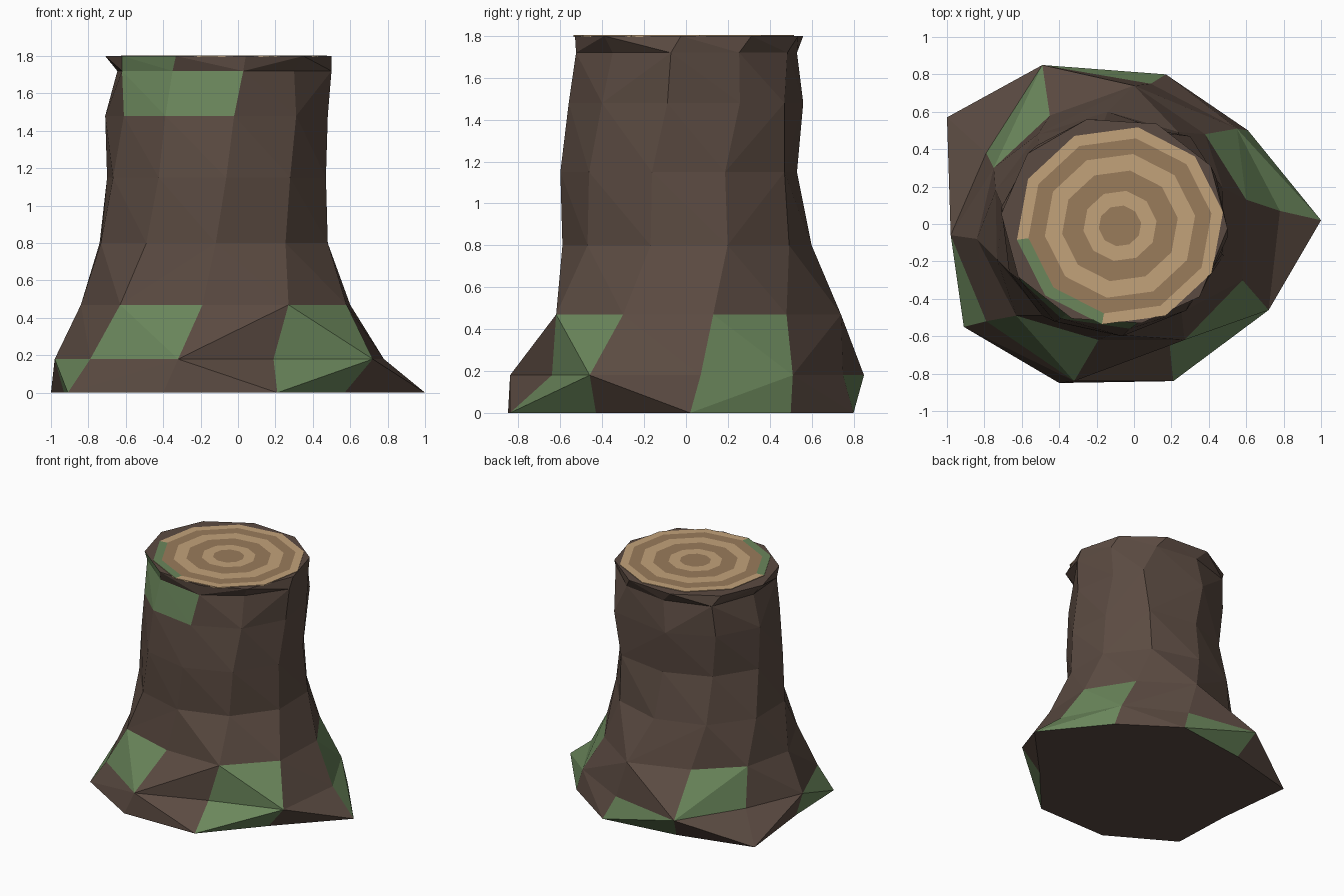
import bpy, bmesh, math

if "Cube" in bpy.data.objects:
    bpy.data.objects.remove(bpy.data.objects["Cube"])

N = 10


def material(name, rgb):
    m = bpy.data.materials.new(name)
    m.diffuse_color = (*rgb, 1)
    m.use_nodes = True
    m.node_tree.nodes["Principled BSDF"].inputs["Base Color"].default_value = m.diffuse_color
    return m


BARK = material("bark", (0.105, 0.070, 0.054))
MOSS = material("moss", (0.145, 0.240, 0.105))
WOOD_LIGHT = material("wood_light", (0.54, 0.36, 0.195))
WOOD_DARK = material("wood_dark", (0.32, 0.20, 0.105))


def finish(bm, name, mats):
    bmesh.ops.recalc_face_normals(bm, faces=bm.faces)
    me = bpy.data.meshes.new(name)
    bm.to_mesh(me)
    bm.free()
    for m in mats:
        me.materials.append(m)
    ob = bpy.data.objects.new(name, me)
    bpy.context.collection.objects.link(ob)


def fitted_ring(phase, x0, x1, y0, y1, **knots):
    """Regular ten-sided ring stretched to a bounding box, with moved corners."""
    a = [math.radians(phase + 36 * i) for i in range(N)]
    cs, ss = [math.cos(t) for t in a], [math.sin(t) for t in a]

    def fit(v, lo, hi):
        return [lo + (k - min(v)) / (max(v) - min(v)) * (hi - lo) for k in v]
    pts = list(zip(fit(cs, x0, x1), fit(ss, y0, y1)))
    for key, p in knots.items():
        pts[int(key[1:])] = p
    return pts


def bulge(a, b):
    """Distance from the trunk axis to the middle of a diagonal."""
    m = (a.co + b.co) / 2
    return math.hypot(m.x + 0.08, m.y)


# Trunk: irregular flared roots below, twisting rings above
sections = [
    (0.00, [(1, .02), (.61, .50), (.17, .80), (-.42, .72), (-1, .57),
            (-.93, -.05), (-.91, -.55), (-.40, -.85), (.21, -.84), (.57, -.43)]),
    (0.18, [(.78, .07), (.55, .51), (.09, .75), (-.49, .85), (-.79, .38),
            (-.98, -.06), (-.79, -.52), (-.32, -.84), (.19, -.64), (.72, -.46)]),
    (0.47, [(.60, .13), (.38, .48), (0, .74), (-.45, .58), (-.75, .30),
            (-.84, -.08), (-.63, -.49), (-.19, -.62), (.27, -.62), (.58, -.30)]),
    (0.80, fitted_ring(19, -.74, .48, -.59, .60, c6=(-.49, -.49))),
    (1.15, fitted_ring(23, -.70, .47, -.60, .53, c1=(.24, .47))),
    (1.48, fitted_ring(27, -.71, .48, -.56, .56, c1=(.30, .47), c5=(-.61, -.30))),
    (1.72, fitted_ring(28, -.645, .50, -.525, .53, c3=(-.52, .42), c5=(-.62, -.25),
                       c6=(-.35, -.47), c8=(.30, -.35))),
    (1.80, fitted_ring(32, -.71, .50, -.53, .56, c8=(.35, -.39))),
]
# Mossy panels as (level, side)
mossy = {(0, 0), (0, 2), (0, 5), (0, 8), (1, 0), (1, 3), (1, 6), (1, 8),
         (5, 5), (5, 6), (6, 5)}

bm = bmesh.new()
rings = [[bm.verts.new((x, y, z)) for x, y in pts] for z, pts in sections]
for lv in range(len(rings) - 1):
    lo, hi = rings[lv], rings[lv + 1]
    for i in range(N):
        j = (i + 1) % N
        # split each panel along its outward-bulging diagonal
        if bulge(hi[i], lo[j]) > bulge(lo[i], hi[j]):
            tris = ((lo[i], lo[j], hi[i]), (lo[j], hi[j], hi[i]))
        else:
            tris = ((lo[i], lo[j], hi[j]), (lo[i], hi[j], hi[i]))
        for t in tris:
            bm.faces.new(t).material_index = int((lv, i) in mossy)
bm.faces.new(rings[0])
bm.faces.new(rings[-1])
finish(bm, "stump_trunk", [BARK, MOSS])

# Cut top: concentric growth rings with a thin edge and a strip of moss
bm = bmesh.new()


def disc_ring(r, z):
    return [bm.verts.new((-.075 + r * 1.04 * math.cos(t), -.01 + r * math.sin(t), z))
            for t in (math.radians(8 + 36 * i) for i in range(N))]


radii = (.11, .19, .30, .39, .475, .535)
discs = [disc_ring(r, 1.804) for r in radii] + [disc_ring(radii[-1], 1.796)]
bm.faces.new(discs[0]).material_index = 1
for k in range(len(discs) - 1):
    for i in range(N):
        j = (i + 1) % N
        f = bm.faces.new((discs[k][i], discs[k][j], discs[k + 1][j], discs[k + 1][i]))
        f.material_index = 2 if k == 4 and i in (5, 6) else (k % 2 if k < 5 else 0)
finish(bm, "growth_rings", [WOOD_LIGHT, WOOD_DARK, MOSS])
